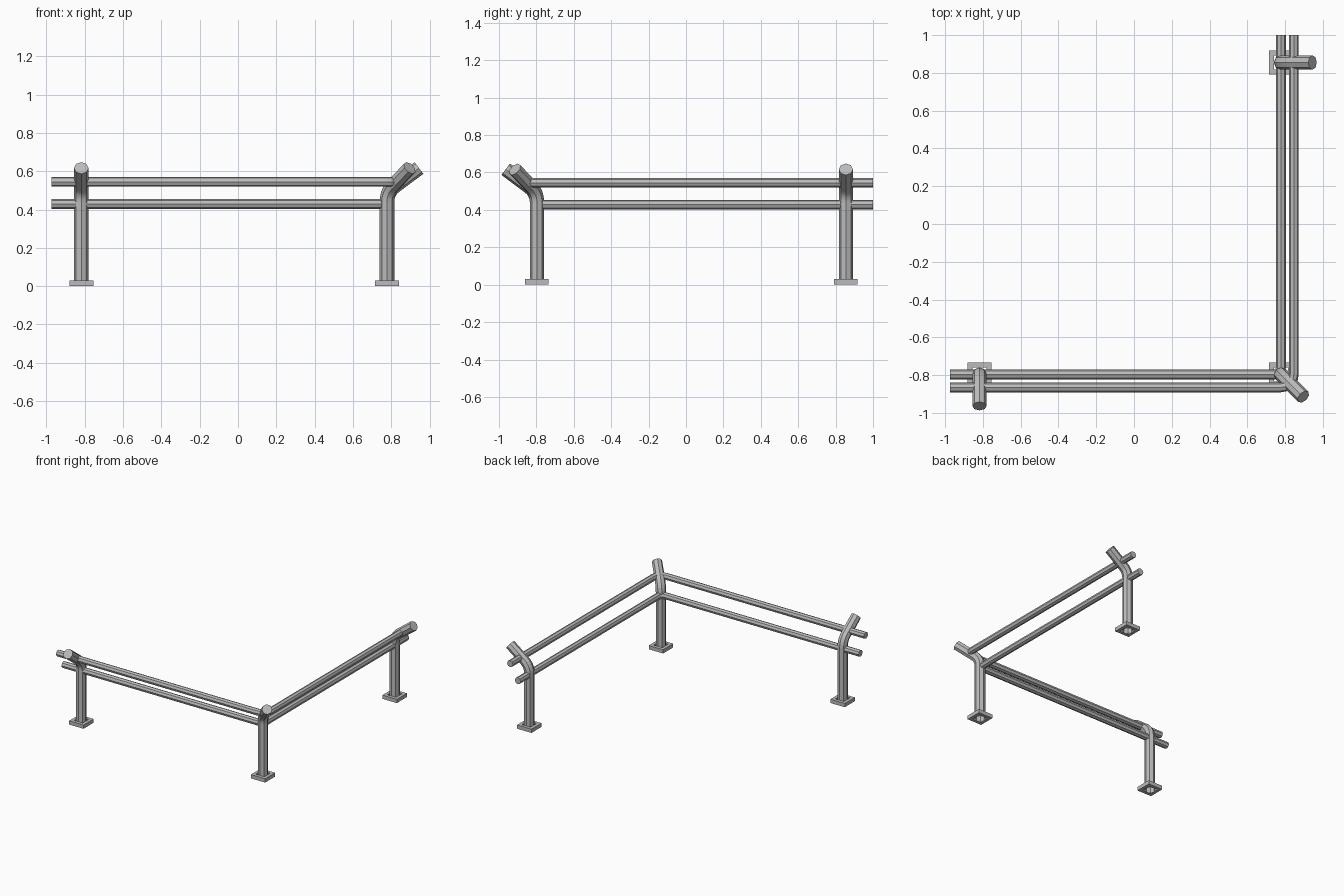
import bpy, bmesh
from math import cos, sin, tan, pi, radians
from mathutils import Vector, Matrix

cube = bpy.data.objects.get("Cube")
if cube:
    bpy.data.objects.remove(cube, do_unlink=True)

steel = bpy.data.materials.new("brushed_steel")
steel.use_nodes = True
grey = (0.5, 0.5, 0.5, 1)
steel.diffuse_color = grey
steel.node_tree.nodes["Principled BSDF"].inputs["Base Color"].default_value = grey

SIDES = 8
POST_R, RAIL_R = 0.038, 0.026
PLATE, PLATE_H = 0.126, 0.03


def finish(bm, name):
    bmesh.ops.recalc_face_normals(bm, faces=bm.faces)
    mesh = bpy.data.meshes.new(name)
    bm.to_mesh(mesh)
    bm.free()
    mesh.materials.append(steel)
    obj = bpy.data.objects.new(name, mesh)
    bpy.context.collection.objects.link(obj)
    return obj


def rounded_path(a, corner, b, radius, steps=5):
    """Straight run a-corner-b with a circular fillet at the corner."""
    a, corner, b = Vector(a), Vector(corner), Vector(b)
    d1, d2 = (corner - a).normalized(), (b - corner).normalized()
    angle = d1.angle(d2)
    start = corner - d1 * radius * tan(angle / 2)
    inward = (d2 - d1 * d1.dot(d2)).normalized()
    arc = [start + d1 * radius * sin(angle * i / steps)
           + inward * radius * (1 - cos(angle * i / steps)) for i in range(steps + 1)]
    return [a] + arc + [b]


def tube(name, path, radius, open_start=False):
    """Sweep a regular polygon along a planar bent path."""
    bm = bmesh.new()
    normal = (path[1] - path[0]).cross(path[-1] - path[-2]).normalized()
    rings = []
    for i, p in enumerate(path):
        ahead = path[min(i + 1, len(path) - 1)] - p
        behind = p - path[max(i - 1, 0)]
        tangent = (ahead.normalized() + behind.normalized()).normalized()
        side = normal.cross(tangent)
        angles = [2 * pi * k / SIDES for k in range(SIDES)]
        rings.append([bm.verts.new(p + radius * (normal * cos(t) + side * sin(t)))
                      for t in angles])
    for r0, r1 in zip(rings, rings[1:]):
        for k in range(SIDES):
            n = (k + 1) % SIDES
            bm.faces.new((r0[k], r0[n], r1[n], r1[k]))
    bm.faces.new(rings[-1])
    if not open_start:
        bm.faces.new(rings[0])
    return finish(bm, name)


def base_plate(name, x, y):
    """Square foot with an opening under the hollow post."""
    bm = bmesh.new()
    loops = []
    for half, z in ((PLATE / 2, 0), (PLATE / 2, PLATE_H), (POST_R, PLATE_H), (POST_R, 0)):
        loops.append([bm.verts.new((x + sx * half, y + sy * half, z))
                      for sx, sy in ((-1, -1), (1, -1), (1, 1), (-1, 1))])
    for l0, l1 in zip(loops, loops[1:] + loops[:1]):
        for k in range(4):
            n = (k + 1) % 4
            bm.faces.new((l0[k], l0[n], l1[n], l1[k]))
    return finish(bm, name)


# Posts: upright, then leaning outward in the given heading
for label, x, y, heading in (("front_right", -0.818, -0.797, -90),
                             ("corner", 0.778, -0.797, -45),
                             ("back_left", 0.778, 0.855, 0)):
    turn = Matrix.Translation((x, y, 0)) @ Matrix.Rotation(radians(heading), 4, 'Z')
    path = rounded_path((0, 0, 0), (0, 0, 0.492), (0.167, 0, 0.617), 0.1)
    tube(label + "_post", [turn @ p for p in path], POST_R, open_start=True)
    base_plate(label + "_base_plate", x, y)

# Rails: each one runs along the front, turns the corner and goes back
for label, x, y, z, bend in (("lower_rail", 0.778, -0.797, 0.428, 0.04),
                             ("upper_rail", 0.846, -0.865, 0.545, 0.07)):
    tube(label, rounded_path((-0.975, y, z), (x, y, z), (x, 1, z), bend), RAIL_R)
